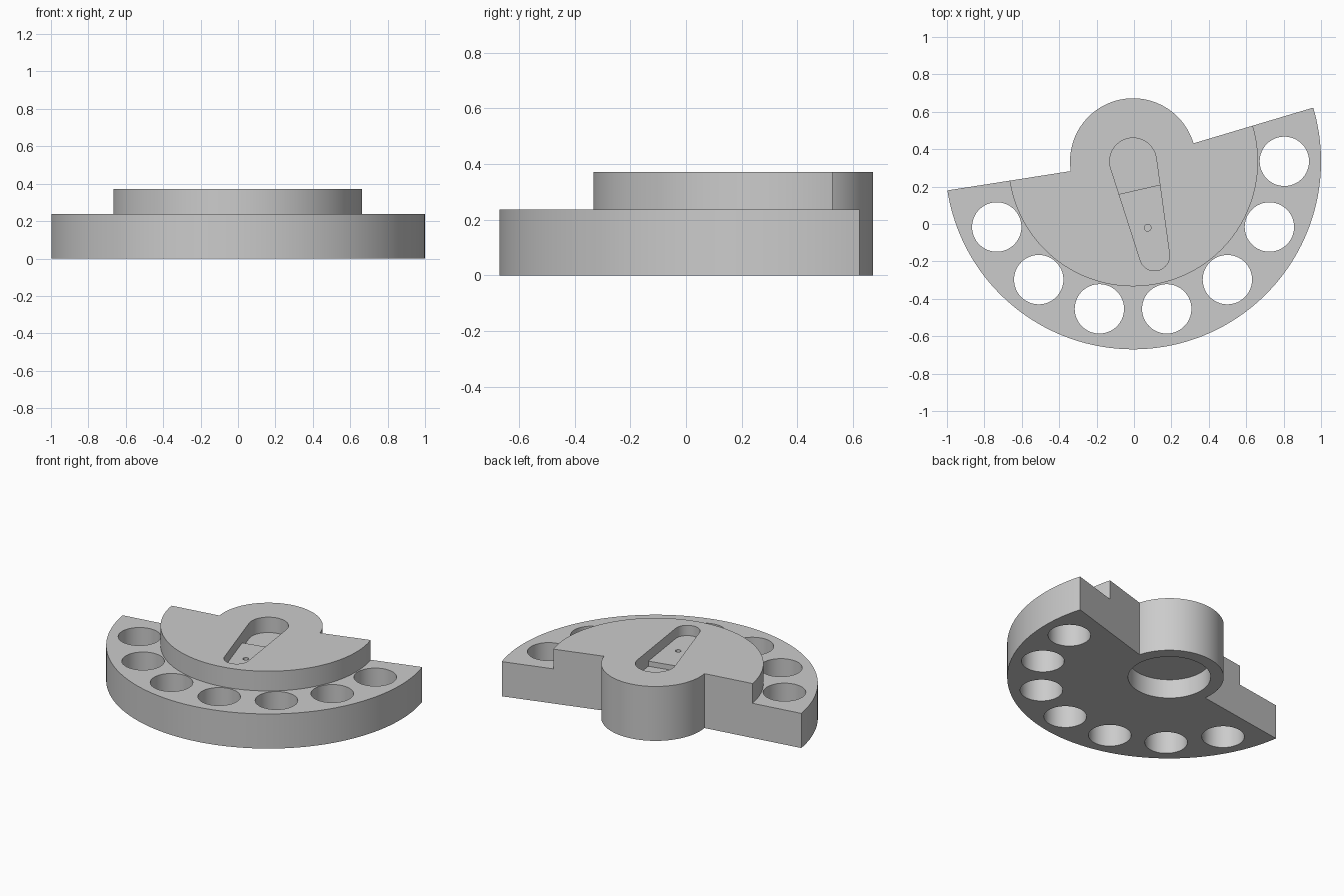
import bpy, bmesh
from math import radians, sin, cos, pi, atan2, acos, hypot

cube = bpy.data.objects.get("Cube")
if cube:
    bpy.data.objects.remove(cube)

# Shared dimensions
CX, CY = -0.005, 0.335
HUB_R, RIM_R, DISC_R = 0.337, 1.005, 0.668
STEP_Z, TOP_Z = 0.237, 0.372
START, END = radians(188.9), radians(376.6)

grey = bpy.data.materials.new("plain grey")
grey.use_nodes = True
grey.diffuse_color = (0.6, 0.6, 0.6, 1)
grey.node_tree.nodes["Principled BSDF"].inputs["Base Color"].default_value = (0.6, 0.6, 0.6, 1)


def arc(x, y, r, a0, a1, n):
    return [(x + r * cos(a0 + (a1 - a0) * i / n), y + r * sin(a0 + (a1 - a0) * i / n))
            for i in range(n + 1)]


def circle(x, y, r, n=64):
    return arc(x, y, r, 0, 2 * pi, n)[:-1]


def prism(name, outline, z0, z1):
    bm = bmesh.new()
    face = bm.faces.new([bm.verts.new((x, y, z0)) for x, y in outline])
    moved = bmesh.ops.extrude_face_region(bm, geom=[face])["geom"]
    for v in moved:
        if isinstance(v, bmesh.types.BMVert):
            v.co.z = z1
    bmesh.ops.recalc_face_normals(bm, faces=bm.faces)
    mesh = bpy.data.meshes.new(name)
    bm.to_mesh(mesh)
    bm.free()
    mesh.materials.append(grey)
    obj = bpy.data.objects.new(name, mesh)
    bpy.context.collection.objects.link(obj)
    return obj


def combine(body, tool, operation):
    mod = body.modifiers.new("combine", "BOOLEAN")
    mod.operation, mod.solver, mod.object = operation, "EXACT", tool
    bpy.context.view_layer.objects.active = body
    bpy.ops.object.modifier_apply(modifier=mod.name)
    bpy.data.objects.remove(tool)


def sector_with_hub(radius):
    # Front sector edge, then round the back of the hub
    return (arc(CX, CY, radius, START, END, 96)
            + arc(CX, CY, HUB_R, END - 2 * pi, START, 80))


# Rim sector with the raised inner disc and the hub running full height
body = prism("stepped_sector_body", sector_with_hub(RIM_R), 0, STEP_Z)
combine(body, prism("raised_disc", sector_with_hub(DISC_R), STEP_Z, TOP_Z), "UNION")

# Row of through holes in the rim
for k in range(8, 15):
    a = 2 * pi * k / 14
    hole = circle(CX + 0.809 * cos(a), CY + 0.809 * sin(a), 0.132)
    combine(body, prism("rim_hole", hole, -0.1, 0.5), "DIFFERENCE")

# Round recess under the hub
combine(body, prism("hub_recess", circle(CX, CY, 0.256), -0.1, 0.13), "DIFFERENCE")

# Tapered pocket in the top, deeper at its wide end
BIG_R, SMALL_R = 0.125, 0.08
dx, dy = 0.115, -0.505
length, aim = hypot(dx, dy), atan2(dy, dx)
spread = acos((BIG_R - SMALL_R) / length)
wide_end = arc(CX, CY, BIG_R, aim + spread, aim + 2 * pi - spread, 40)
tip = arc(CX + dx, CY + dy, SMALL_R, aim - spread, aim + spread, 32)
combine(body, prism("pocket", wide_end + tip, TOP_Z - 0.07, 0.5), "DIFFERENCE")


def flank(side, along=0.154):
    # Point on a straight pocket side at a distance along its axis
    x0, y0 = BIG_R * cos(spread), BIG_R * sin(spread)
    x1, y1 = length + SMALL_R * cos(spread), SMALL_R * sin(spread)
    off = side * (y0 + (y1 - y0) * (along - x0) / (x1 - x0))
    return (CX + along * cos(aim) - off * sin(aim), CY + along * sin(aim) + off * cos(aim))


deep = wide_end + [flank(-1), flank(1)]
combine(body, prism("pocket_deep_end", deep, TOP_Z - 0.105, TOP_Z - 0.07 + 0.02), "DIFFERENCE")

# Small blind hole in the pocket floor
combine(body, prism("pin_hole", circle(0.073, -0.02, 0.018, 24), TOP_Z - 0.115, 0.4), "DIFFERENCE")

# Merge coplanar faces and smooth the curved walls
bm = bmesh.new()
bm.from_mesh(body.data)
bmesh.ops.remove_doubles(bm, verts=bm.verts, dist=0.0002)
bmesh.ops.dissolve_limit(bm, angle_limit=radians(0.3), verts=bm.verts, edges=bm.edges)
bm.to_mesh(body.data)
bm.free()
bpy.ops.object.select_all(action="DESELECT")
body.select_set(True)
bpy.context.view_layer.objects.active = body
bpy.ops.object.shade_smooth_by_angle(angle=radians(30))
